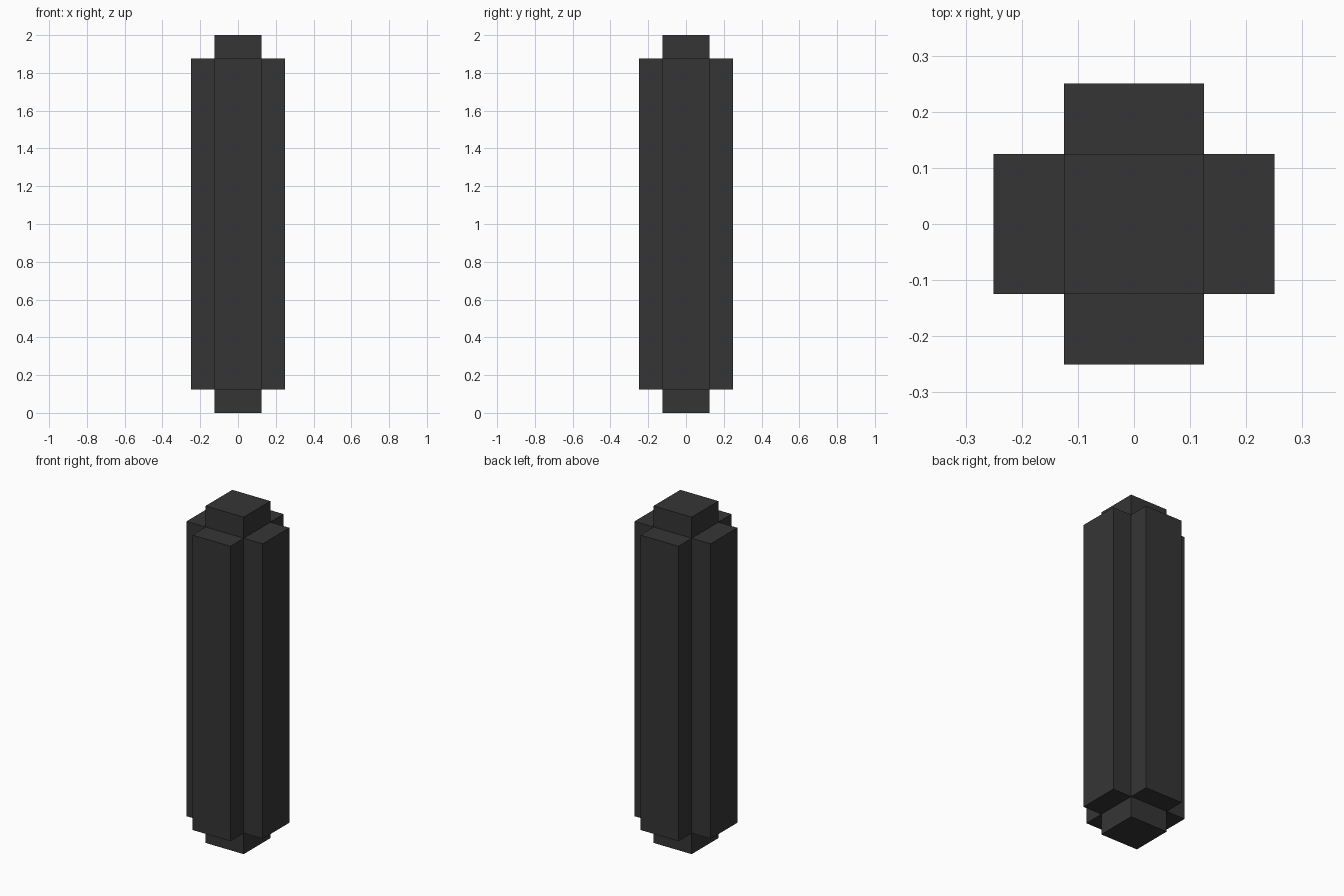
import bpy
import bmesh
from mathutils import Matrix, Vector

cube = bpy.data.objects.get("Cube")
if cube:
    bpy.data.objects.remove(cube, do_unlink=True)

HEIGHT = 2.0    # full height of the core
CORE = 0.25     # width of the square core
RIB = 0.125     # how far each rib stands out from the core
END = 0.125     # length of bare core at each end

# Single dark grey material
grey = bpy.data.materials.new("dark grey")
grey.use_nodes = True
colour = (0.036, 0.036, 0.036, 1.0)
grey.diffuse_color = colour
bsdf = next(n for n in grey.node_tree.nodes if n.type == 'BSDF_PRINCIPLED')
bsdf.inputs["Base Color"].default_value = colour
bsdf.inputs["Roughness"].default_value = 0.8

# Square core standing on the ground
bm = bmesh.new()
bmesh.ops.create_cube(bm, size=1.0)
bmesh.ops.transform(bm, verts=bm.verts, matrix=Matrix.Translation((0, 0, HEIGHT / 2))
                    @ Matrix.Diagonal((CORE, CORE, HEIGHT, 1)))

# Cut off a short section at each end
for z in (END, HEIGHT - END):
    bmesh.ops.bisect_plane(bm, geom=bm.verts[:] + bm.edges[:] + bm.faces[:],
                           plane_co=(0, 0, z), plane_no=(0, 0, 1))

# Pull a rib out of each long middle side
bm.normal_update()
sides = [f for f in bm.faces
         if abs(f.normal.z) < 0.1 and END < f.calc_center_median().z < HEIGHT - END]
directions = [Vector(f.normal) for f in sides]
for face, direction in zip(sides, directions):
    rib = bmesh.ops.extrude_discrete_faces(bm, faces=[face])["faces"][0]
    bmesh.ops.translate(bm, verts=rib.verts, vec=direction * RIB)
bmesh.ops.recalc_face_normals(bm, faces=bm.faces)

mesh = bpy.data.meshes.new("ribbed_post")
bm.to_mesh(mesh)
bm.free()
mesh.materials.append(grey)
post = bpy.data.objects.new("ribbed_post", mesh)
bpy.context.collection.objects.link(post)
